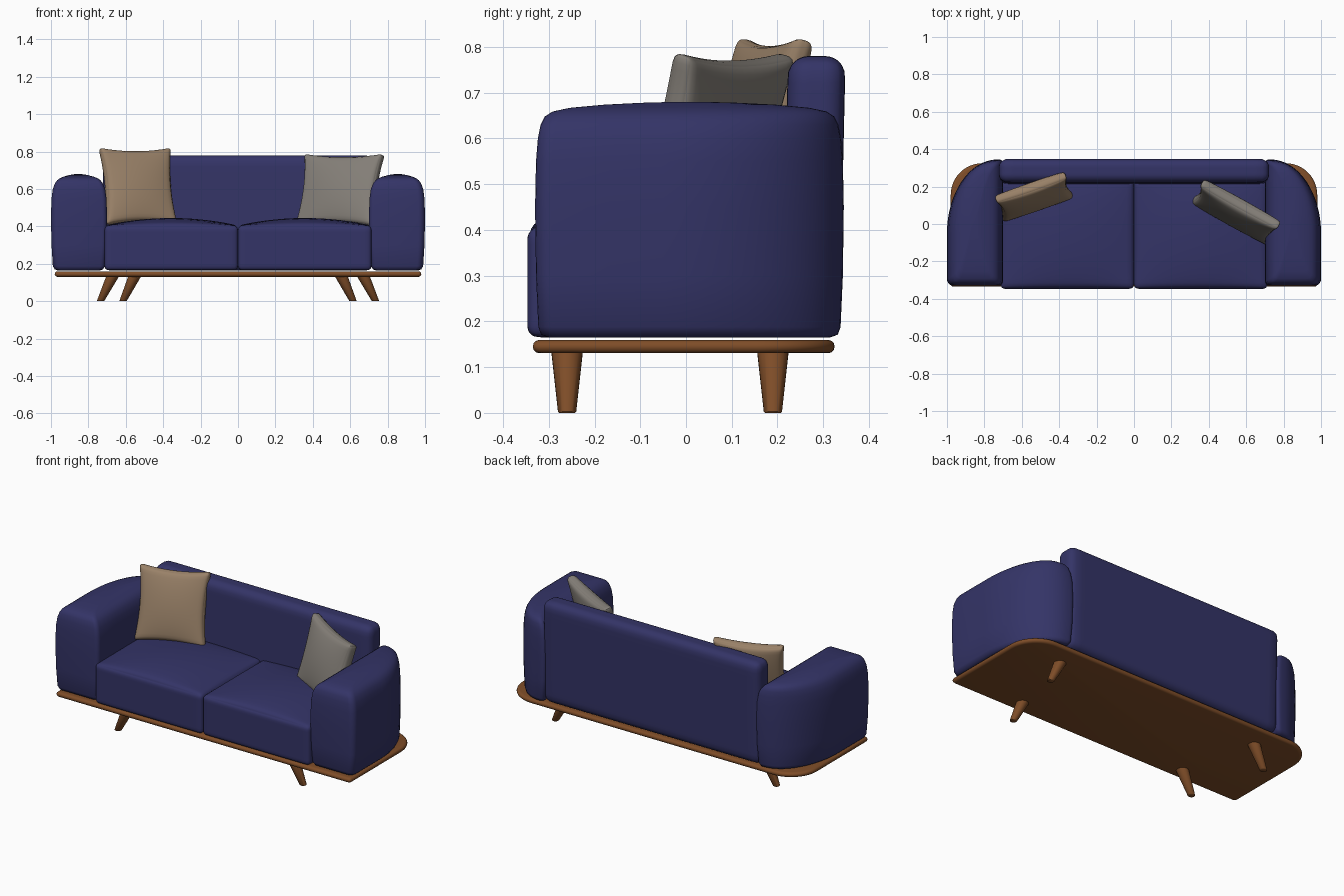
import bpy, bmesh, math
from mathutils import Vector, Matrix

if "Cube" in bpy.data.objects:
    bpy.data.objects.remove(bpy.data.objects["Cube"])


def material(name, rgb):
    m = bpy.data.materials.new(name)
    m.diffuse_color = (*rgb, 1)
    m.use_nodes = True
    m.node_tree.nodes["Principled BSDF"].inputs["Base Color"].default_value = m.diffuse_color
    return m


NAVY = material("navy fabric", (0.034, 0.034, 0.135))
TAN = material("tan fabric", (0.32, 0.22, 0.138))
GREY = material("grey fabric", (0.235, 0.215, 0.19))
WOOD = material("brown wood", (0.21, 0.074, 0.021))


def finish(bm, name, mat, angle=50):
    bmesh.ops.recalc_face_normals(bm, faces=bm.faces)
    me = bpy.data.meshes.new(name)
    bm.to_mesh(me)
    bm.free()
    me.materials.append(mat)
    ob = bpy.data.objects.new(name, me)
    bpy.context.collection.objects.link(ob)
    bpy.ops.object.select_all(action='DESELECT')
    ob.select_set(True)
    bpy.context.view_layer.objects.active = ob
    bpy.ops.object.shade_smooth_by_angle(angle=math.radians(angle))
    return ob


def soft_box(name, mat, half, radius, shape, matrix):
    """Rounded box; shape(u, p) bends point p, u being its -1..1 position."""
    bm = bmesh.new()
    bmesh.ops.create_cube(bm, size=2)
    bmesh.ops.subdivide_edges(bm, edges=bm.edges[:], cuts=19, use_grid_fill=True)
    half = Vector(half)
    for v in bm.verts:
        u = Vector([math.sin(c * math.pi / 2) for c in v.co])
        p = Vector([a * b for a, b in zip(u, half)])
        core = Vector([max(-(h - radius), min(h - radius, c)) for c, h in zip(p, half)])
        d = p - core
        if d.length > 1e-6:
            p = core + d.normalized() * radius
        v.co = matrix @ shape(u, p)
    return finish(bm, name, mat)


def loft(name, mat, rings, angle=50):
    """Skin a list of equal-sized rings and cap both ends."""
    bm = bmesh.new()
    loops = [[bm.verts.new(p) for p in r] for r in rings]
    n = len(loops[0])
    for a, b in zip(loops, loops[1:]):
        for i in range(n):
            j = (i + 1) % n
            bm.faces.new((a[i], a[j], b[j], b[i]))
    bm.faces.new(loops[0][::-1])
    bm.faces.new(loops[-1])
    return finish(bm, name, mat, angle)


def arc(cx, cy, rx, ry, a0, a1, n):
    out = []
    for i in range(n + 1):
        a = math.radians(a0 + (a1 - a0) * i / n)
        out.append((cx + rx * math.cos(a), cy + ry * math.sin(a)))
    return out


# Base board: square front corners, round back corners, soft rim
right = arc(0.965, -0.32, 0.015, 0.015, -90, 0, 3) + arc(0.81, 0.155, 0.17, 0.17, 0, 90, 12)
plan = right + [(-x, y) for x, y in reversed(right)]
rings = []
for a in range(-90, 91, 30):
    inset = 0.014 * (1 - math.cos(math.radians(a)))
    z = 0.145 + 0.0145 * math.sin(math.radians(a))
    rings.append([(x * (1 - inset / 0.98), y * (1 - inset / 0.33), z) for x, y in plan])
loft("base_board", WOOD, rings)

# Tapered legs splayed sideways
for side, s in (("left", -1), ("right", 1)):
    for end, y, x_top, x_bot in (("front", -0.26, 0.55, 0.615), ("back", 0.19, 0.668, 0.735)):
        rings = []
        for z, x, r in ((0, x_bot, 0.017), (0.003, x_bot - 0.001, 0.02), (0.138, x_top, 0.035)):
            rings.append([(s * px, py, z) for px, py in arc(x, y, r, r, 0, 345, 23)])
        loft(f"{end}_{side}_leg", WOOD, rings)

# Arms: plan with a curved outer back, rounded off by layers (z, inset x, inset y)
arm_plan = (arc(0.725, -0.305, 0.025, 0.025, 180, 270, 4)
            + arc(0.965, -0.295, 0.035, 0.035, -90, 0, 5)
            + [(1.0, -0.17)]
            + arc(0.73, -0.05, 0.27, 0.395, 0, 90, 16)
            + arc(0.72, 0.325, 0.02, 0.02, 90, 180, 4)
            + [(0.70, 0.17), (0.70, 0.0), (0.70, -0.15)])
layers = [(0.165, .035, .03), (0.171, .02, .013), (0.188, .01, .007), (0.30, .003, .002),
          (0.45, 0, 0), (0.55, .003, .002), (0.60, .01, .006), (0.63, .021, .012),
          (0.648, .034, .021), (0.659, .05, .038), (0.667, .07, .075), (0.674, .095, .15),
          (0.678, .115, .23), (0.68, .13, .30)]
for side, s in (("left", -1), ("right", 1)):
    rings = [[(s * (0.855 + (x - 0.855) * (1 - ix / 0.145)), 0.01 + (y - 0.01) * (1 - iy / 0.335), z)
              for x, y in arm_plan] for z, ix, iy in layers]
    loft(f"{side}_arm", NAVY, rings, 60)


# Seat cushions with a crowned top
def crown(u, p):
    if p.z > 0:
        p.z += 0.04 * (1 - u.x ** 2) * (1 - u.y ** 2) ** 0.6
    return p


for side, s in (("left", -1), ("right", 1)):
    soft_box(f"{side}_seat_cushion", NAVY, (0.357, 0.2925, 0.12), 0.025, crown,
             Matrix.Translation((s * 0.357, -0.0545, 0.285)))


# Backrest, leaning slightly
def lean(u, p):
    p.y -= 0.014 * (1 - u.z) / 2
    return p


soft_box("backrest", NAVY, (0.722, 0.063, 0.3075), 0.045, lean,
         Matrix.Translation((0, 0.286, 0.4725)))


# Scatter pillows: bulging middle, pinched edges
def pillow(u, p):
    x, z = p.x, p.z
    p.x = x * (1 - 0.09 * (1 - u.z ** 2))
    p.z = z * (1 - 0.09 * (1 - u.x ** 2))
    p.y *= 1 + 1.3 * ((1 - u.x ** 2) * (1 - u.z ** 2)) ** 0.7
    return p


for name, mat, half, pos, yaw in (
        ("tan_pillow", TAN, (0.202, 0.024, 0.213), (-0.535, 0.145, 0.613), 19),
        ("grey_pillow", GREY, (0.24, 0.026, 0.20), (0.545, 0.062, 0.592), -29)):
    m = (Matrix.Translation(pos) @ Matrix.Rotation(math.radians(yaw), 4, 'Z')
         @ Matrix.Rotation(math.radians(-15), 4, 'X'))
    soft_box(name, mat, half, 0.02, pillow, m)
